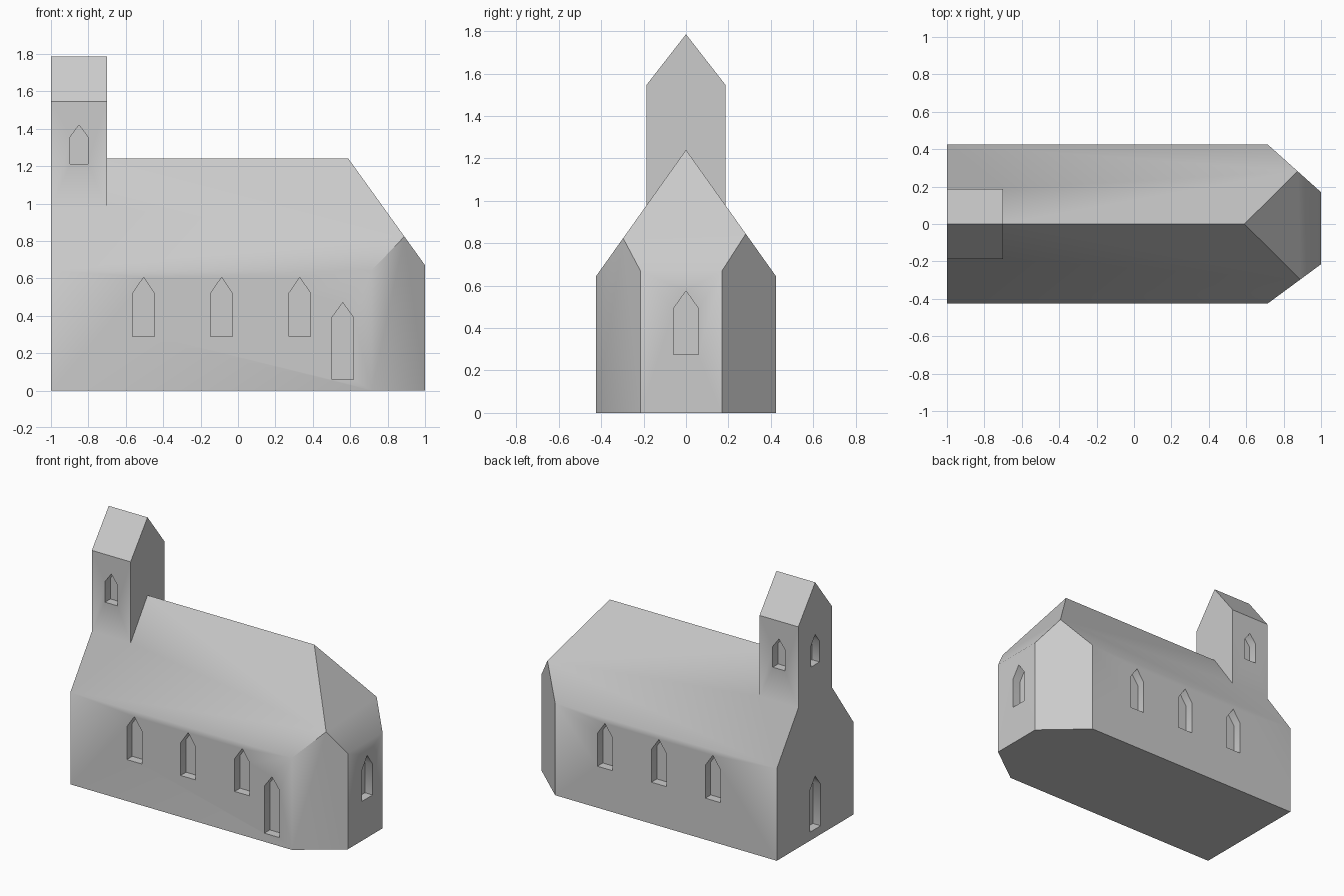
import bpy, bmesh, math
from mathutils import Vector, Matrix

if "Cube" in bpy.data.objects:
    bpy.data.objects.remove(bpy.data.objects["Cube"])

stone = bpy.data.materials.new("grey stone")
stone.diffuse_color = (0.6, 0.6, 0.6, 1)
stone.use_nodes = True
stone.node_tree.nodes["Principled BSDF"].inputs["Base Color"].default_value = stone.diffuse_color


def prism(name, profile, depth, matrix):
    """Extrude a 2D (u, v) profile by depth along local z, then place it."""
    bm = bmesh.new()
    face = bm.faces.new([bm.verts.new((u, v, 0)) for u, v in profile])
    ext = bmesh.ops.extrude_face_region(bm, geom=[face])
    bmesh.ops.translate(bm, vec=(0, 0, depth),
                        verts=[e for e in ext["geom"] if isinstance(e, bmesh.types.BMVert)])
    bmesh.ops.transform(bm, matrix=matrix, verts=bm.verts)
    bmesh.ops.recalc_face_normals(bm, faces=bm.faces)
    mesh = bpy.data.meshes.new(name)
    bm.to_mesh(mesh)
    bm.free()
    mesh.materials.append(stone)
    obj = bpy.data.objects.new(name, mesh)
    bpy.context.collection.objects.link(obj)
    return obj


def frame(origin, normal):
    """Matrix with u horizontal, v up and local z along the horizontal normal."""
    n = Vector(normal).normalized()
    u = Vector((0, 0, 1)).cross(n)
    m = Matrix((u, (0, 0, 1), n)).transposed().to_4x4()
    m.translation = origin
    return m


def gabled(w, bottom, eave, ridge):
    return [(-w, bottom), (w, bottom), (w, eave), (0, ridge), (-w, eave)]


def boolean(obj, other, operation):
    mod = obj.modifiers.new(other.name, 'BOOLEAN')
    mod.operation, mod.object, mod.solver = operation, other, 'EXACT'
    bpy.context.view_layer.objects.active = obj
    bpy.ops.object.modifier_apply(modifier=mod.name)
    bpy.data.objects.remove(other)


# Nave: gabled hall, its east end cut by a hip and two slanted corner walls
church = prism("church", gabled(0.425, 0, 0.643, 1.24), 2, frame((-1, 0, 0), (1, 0, 0)))
bm = bmesh.new()
bm.from_mesh(church.data)
for point, normal in (((0.59, 0, 1.24), (0.57, 0, 0.41)),
                      ((1, -0.215, 0), (0.21, -0.285, 0)),
                      ((1, 0.17, 0), (0.255, 0.285, 0))):
    cut = bmesh.ops.bisect_plane(bm, geom=bm.verts[:] + bm.edges[:] + bm.faces[:],
                                 plane_co=point, plane_no=normal, clear_outer=True)
    edges = [e for e in cut["geom_cut"] if isinstance(e, bmesh.types.BMEdge)]
    bmesh.ops.holes_fill(bm, edges=edges, sides=0)
bmesh.ops.recalc_face_normals(bm, faces=bm.faces)
bm.to_mesh(church.data)
bm.free()

# Bell tower rising from the west gable
tower = prism("tower", gabled(0.187, 0.5, 1.545, 1.785), 0.3, frame((-1, 0, 0), (1, 0, 0)))
boolean(church, tower, 'UNION')

# Pointed recesses: (origin on wall, outward normal, half width, bottom, shoulder, apex)
south, north, east, west = (0, -1, 0), (0, 1, 0), (1, 0, 0), (-1, 0, 0)
openings = [((0.56, -0.425, 0), south, 0.058, 0.06, 0.39, 0.47),
            ((1, 0, 0), east, 0.06, 0.275, 0.49, 0.575),
            ((-1, 0, 0), west, 0.06, 0.06, 0.35, 0.43),
            ((-1, 0, 0), west, 0.048, 1.21, 1.355, 1.42)]
for side, normal in ((-1, south), (1, north)):
    openings.append(((-0.85, side * 0.187, 0), normal, 0.048, 1.21, 1.355, 1.42))
    for x in (-0.505, -0.088, 0.33):
        openings.append(((x, side * 0.425, 0), normal, 0.058, 0.29, 0.52, 0.605))
DEPTH = 0.06
for origin, normal, w, bottom, shoulder, apex in openings:
    start = Vector(origin) - Vector(normal) * DEPTH
    boolean(church, prism("recess", gabled(w, bottom, shoulder, apex), DEPTH + 0.05,
                          frame(start, normal)), 'DIFFERENCE')

# Merge flat areas, then smooth the shallow bends only
bm = bmesh.new()
bm.from_mesh(church.data)
bmesh.ops.remove_doubles(bm, verts=bm.verts, dist=0.0005)
bmesh.ops.dissolve_limit(bm, angle_limit=math.radians(0.5), verts=bm.verts, edges=bm.edges)
bm.to_mesh(church.data)
bm.free()
bpy.context.view_layer.objects.active = church
church.select_set(True)
bpy.ops.object.shade_smooth_by_angle(angle=math.radians(37))
